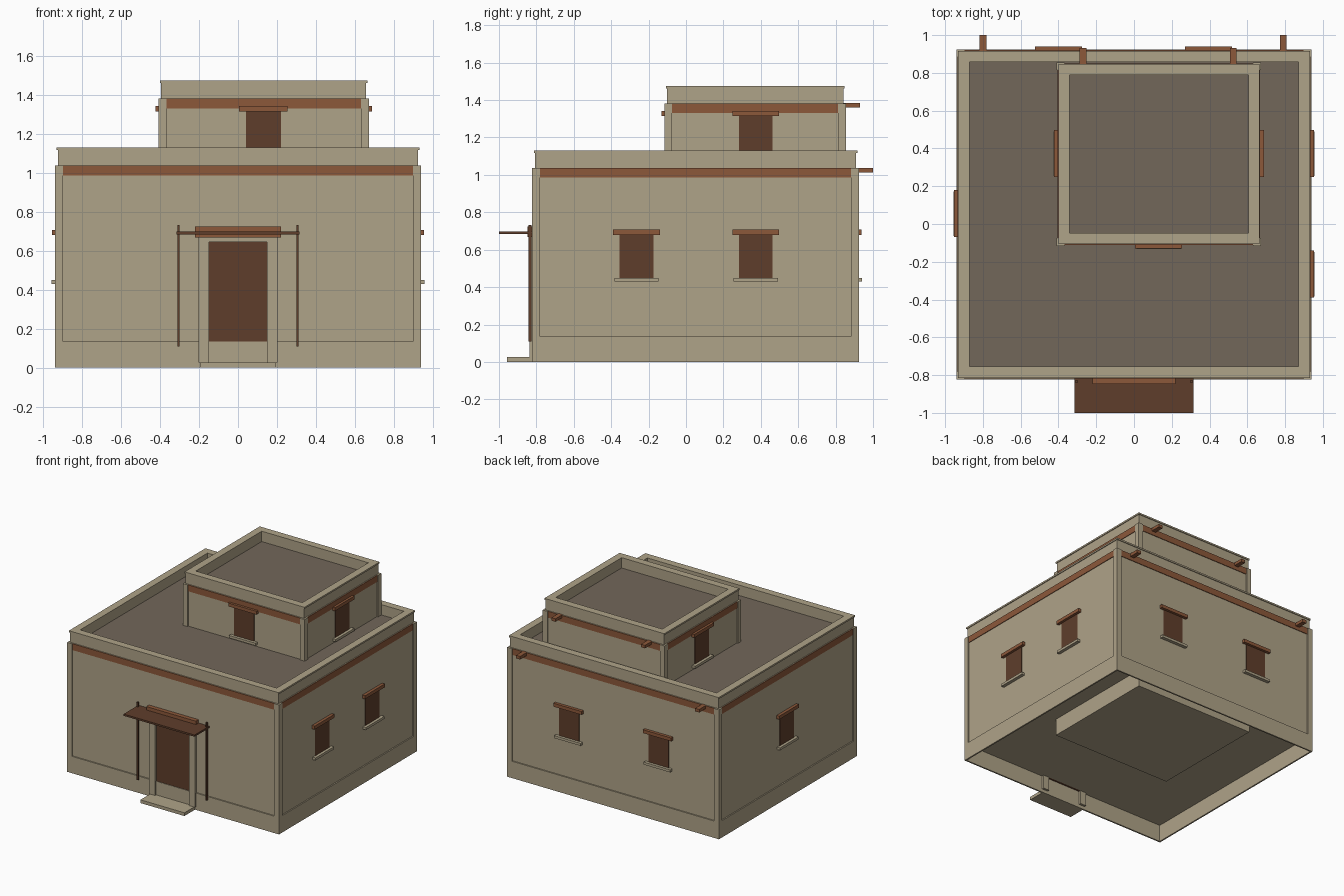
import bpy, bmesh

cube = bpy.data.objects.get("Cube")
if cube:
    bpy.data.objects.remove(cube, do_unlink=True)


def material(name, rgb):
    m = bpy.data.materials.new(name)
    m.use_nodes = True
    m.diffuse_color = (*rgb, 1)
    m.node_tree.nodes["Principled BSDF"].inputs["Base Color"].default_value = (*rgb, 1)
    return m


ADOBE = material("adobe_tan", (0.43, 0.366, 0.246))
ROOF = material("roof_brown", (0.171, 0.136, 0.102))
TIMBER = material("red_timber", (0.262, 0.098, 0.042))
DARK = material("dark_wood", (0.114, 0.048, 0.024))


def finish(name, bm, mat):
    bmesh.ops.recalc_face_normals(bm, faces=bm.faces)
    mesh = bpy.data.meshes.new(name)
    bm.to_mesh(mesh)
    bm.free()
    mesh.materials.append(mat)
    ob = bpy.data.objects.new(name, mesh)
    bpy.context.collection.objects.link(ob)
    return ob


def box(name, x, y, z, mat):
    """Box from (low, high) pairs along each axis."""
    bm = bmesh.new()
    bmesh.ops.create_cube(bm, size=1)
    for v in bm.verts:
        v.co = [min(r) if c < 0 else max(r) for c, r in zip(v.co, (x, y, z))]
    return finish(name, bm, mat)


def ring(name, block, outer, inner, z, mat):
    """Rectangular wall loop; outer and inner are offsets from the block faces."""
    cx, cy, hx, hy = block
    bm = bmesh.new()
    loops = []
    for off, h in ((outer, z[0]), (outer, z[1]), (inner, z[1]), (inner, z[0])):
        loops.append([bm.verts.new((cx + sx * (hx + off), cy + sy * (hy + off), h))
                      for sx, sy in ((-1, -1), (1, -1), (1, 1), (-1, 1))])
    for i in range(4):
        a, b = loops[i], loops[(i + 1) % 4]
        for j in range(4):
            k = (j + 1) % 4
            bm.faces.new((a[j], a[k], b[k], b[j]))
    return finish(name, bm, mat)


def on_wall(name, block, side, u, z, d, mat):
    """Box on one wall: u along the wall, d outward from the wall face."""
    cx, cy, hx, hy = block
    if side in ("front", "back"):
        s = -1 if side == "front" else 1
        return box(name, u, [cy + s * (hy + k) for k in d], z, mat)
    s = -1 if side == "right" else 1
    return box(name, [cx + s * (hx + k) for k in d], u, z, mat)


def window(name, block, side, c, z):
    on_wall(name + "_pane", block, side, (c - .09, c + .09), (z, z + .235), (-.03, -.006), DARK)
    on_wall(name + "_lintel", block, side, (c - .125, c + .125), (z + .23, z + .257), (-.03, .014), TIMBER)
    on_wall(name + "_sill", block, side, (c - .118, c + .118), (z - .02, z), (-.03, .016), ADOBE)


def storey(name, block, bottom, post_bottom, top):
    """Recessed core, corner posts, timber band, parapet and sunken roof."""
    cx, cy, hx, hy = block
    x = (cx - hx + .01, cx + hx - .01)
    y = (cy - hy + .01, cy + hy - .01)
    box(name + "_core", x, y, (bottom, top), ADOBE)
    for i, sx in enumerate((-1, 1)):
        for j, sy in enumerate((-1, 1)):
            box(f"{name}_corner_post_{i}{j}",
                (cx + sx * (hx - .042), cx + sx * hx),
                (cy + sy * (hy - .042), cy + sy * hy), (post_bottom, top), ADOBE)
    ring(name + "_timber_band", block, -.005, -.03, (top - .052, top - .001), TIMBER)
    ring(name + "_parapet", block, -.015, -.068, (top, top + .08), ADOBE)
    ring(name + "_parapet_cap", block, -.009, -.068, (top + .08, top + .093), ADOBE)
    box(name + "_roof", (cx - hx + .06, cx + hx - .06),
        (cy - hy + .06, cy + hy - .06), (top - .01, top + .01), ROOF)


# Main blocks: centre x, centre y, half width, half depth
lower = (0, .051, .94, .874)
upper = (.132, .37, .541, .486)
storey("lower", lower, .135, .135, 1.038)
storey("upper", upper, 0, 1.04, 1.382)
ring("lower_base_band", lower, 0, -.012, (0, .135), ADOBE)

# Windows
for side, centres in (("left", (-.265, .373)), ("right", (.055,)), ("back", (-.4, .395))):
    for i, c in enumerate(centres):
        window(f"lower_{side}_window_{i}", lower, side, c, .45)
for side, c in (("front", .13), ("left", .373), ("right", .373)):
    window(f"upper_{side}_window", upper, side, c, 1.085)

# Roof beams projecting at the back
for i, c in enumerate((-.8, .79)):
    on_wall(f"lower_beam_{i}", lower, "back", (c - .018, c + .018), (1.013, 1.038), (-.03, .075), TIMBER)
for i, c in enumerate((-.27, .525)):
    on_wall(f"upper_beam_{i}", upper, "back", (c - .018, c + .018), (1.36, 1.384), (-.03, .075), TIMBER)

# Doorway
on_wall("door", lower, "front", (-.15, .15), (.135, .645), (-.03, -.004), DARK)
on_wall("door_header", lower, "front", (-.15, .15), (.645, .668), (-.03, .014), ADOBE)
on_wall("door_lintel", lower, "front", (-.22, .22), (.668, .725), (-.03, .024), TIMBER)
on_wall("door_step", lower, "front", (-.195, .195), (0, .026), (-.01, .135), ADOBE)
on_wall("canopy", lower, "front", (-.315, .315), (.684, .698), (-.012, .177), DARK)
for name, s in (("right", -1), ("left", 1)):
    on_wall(name + "_door_jamb", lower, "front", (s * .15, s * .203), (.026, .668), (-.03, .014), ADOBE)
    on_wall(name + "_canopy_pole", lower, "front", (s * .299, s * .311), (.11, .733), (.004, .018), DARK)
